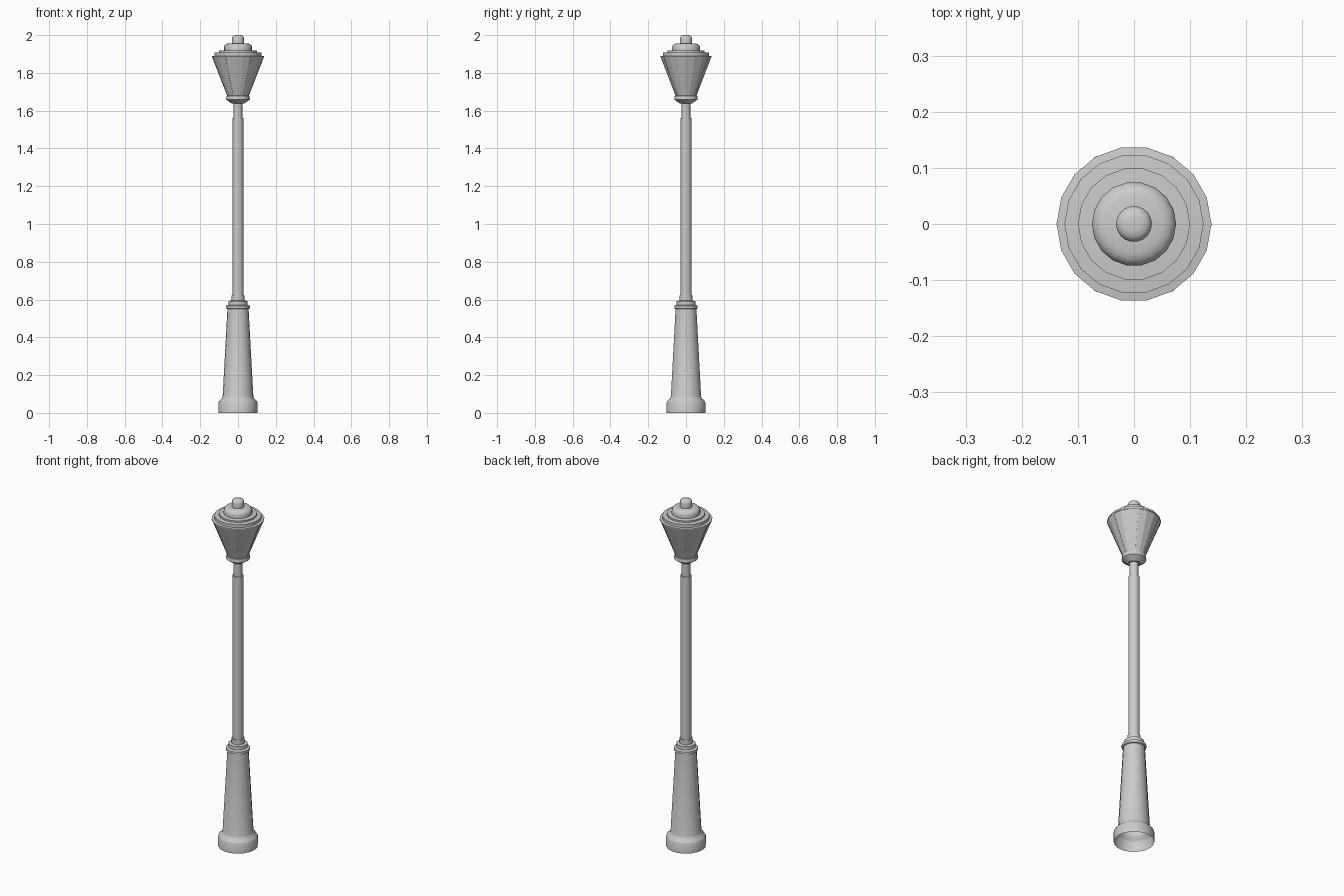
import bpy
import math

if "Cube" in bpy.data.objects:
    bpy.data.objects.remove(bpy.data.objects["Cube"])

SIDES = 18


def lathe(name, profile, angle=30, cap_bottom=False, cap_top=False):
    """Revolve (radius, height) points round z into a faceted ring surface."""
    verts, faces = [], []
    for r, z in profile:
        for i in range(SIDES):
            a = 2 * math.pi * i / SIDES
            verts.append((r * math.cos(a), r * math.sin(a), z))
    for k in range(len(profile) - 1):
        for i in range(SIDES):
            j = (i + 1) % SIDES
            a, b = k * SIDES, (k + 1) * SIDES
            faces.append((a + i, a + j, b + j, b + i))
    if cap_bottom:
        faces.append(tuple(reversed(range(SIDES))))
    if cap_top:
        n = (len(profile) - 1) * SIDES
        faces.append(tuple(range(n, n + SIDES)))
    return add_mesh(name, verts, faces, angle)


def add_mesh(name, verts, faces, angle):
    mesh = bpy.data.meshes.new(name)
    mesh.from_pydata(verts, [], faces)
    obj = bpy.data.objects.new(name, mesh)
    bpy.context.collection.objects.link(obj)
    bpy.ops.object.select_all(action='DESELECT')
    bpy.context.view_layer.objects.active = obj
    obj.select_set(True)
    if angle:
        bpy.ops.object.shade_smooth_by_angle(angle=math.radians(angle))
    return obj


# Hollow foot and tapered pedestal, open underneath
lathe("pedestal", [(0.104, 0), (0.104, 0.055), (0.098, 0.065), (0.085, 0.077),
                   (0.081, 0.09), (0.056, 0.55)], 35)

# Stepped collar on the pedestal
lathe("collar", [(0.056, 0.55), (0.063, 0.553), (0.063, 0.567), (0.05, 0.572),
                 (0.05, 0.592), (0.034, 0.595), (0.034, 0.622), (0.029, 0.622)])

# Main pole and narrower neck
lathe("pole", [(0.029, 0.62), (0.029, 1.56), (0.023, 1.56), (0.023, 1.64)])

# Cup under the lantern
lathe("lantern_cup", [(0.023, 1.637), (0.032, 1.637), (0.063, 1.659),
                      (0.061, 1.678), (0.055, 1.68)], 25)

# Flared lantern glass
BOTTOM, TOP = (0.055, 1.675), (0.137, 1.885)
lathe("lantern_glass", [BOTTOM, TOP], 0)

# Six slim bars running up the glass
for n in range(6):
    a = math.radians(60 * n)
    pts = []
    for r, z in (BOTTOM, TOP):
        for dr, t in ((-0.003, -0.003), (0.001, -0.003), (0.001, 0.003), (-0.003, 0.003)):
            q = r + dr
            pts.append((q * math.cos(a) - t * math.sin(a),
                        q * math.sin(a) + t * math.cos(a), z))
    quads = [(i, (i + 1) % 4, (i + 1) % 4 + 4, i + 4) for i in range(4)]
    add_mesh(f"lantern_bar_{n + 1}", pts, quads + [(3, 2, 1, 0), (4, 5, 6, 7)], 0)

# Stepped lid
lathe("lantern_lid", [(0.138, 1.883), (0.138, 1.888), (0.124, 1.89), (0.124, 1.907),
                      (0.1, 1.909), (0.1, 1.918), (0.07, 1.92)],
      30, cap_bottom=True, cap_top=True)

# Rounded crown
lathe("crown", [(0.075, 1.918), (0.075, 1.935), (0.072, 1.945), (0.064, 1.952),
                (0.052, 1.956), (0.025, 1.957)], 40, cap_top=True)

# Finial knob
lathe("finial", [(0.032, 1.953), (0.032, 1.985), (0.029, 1.993), (0.022, 1.998),
                 (0.012, 2.0)], 45, cap_top=True)
